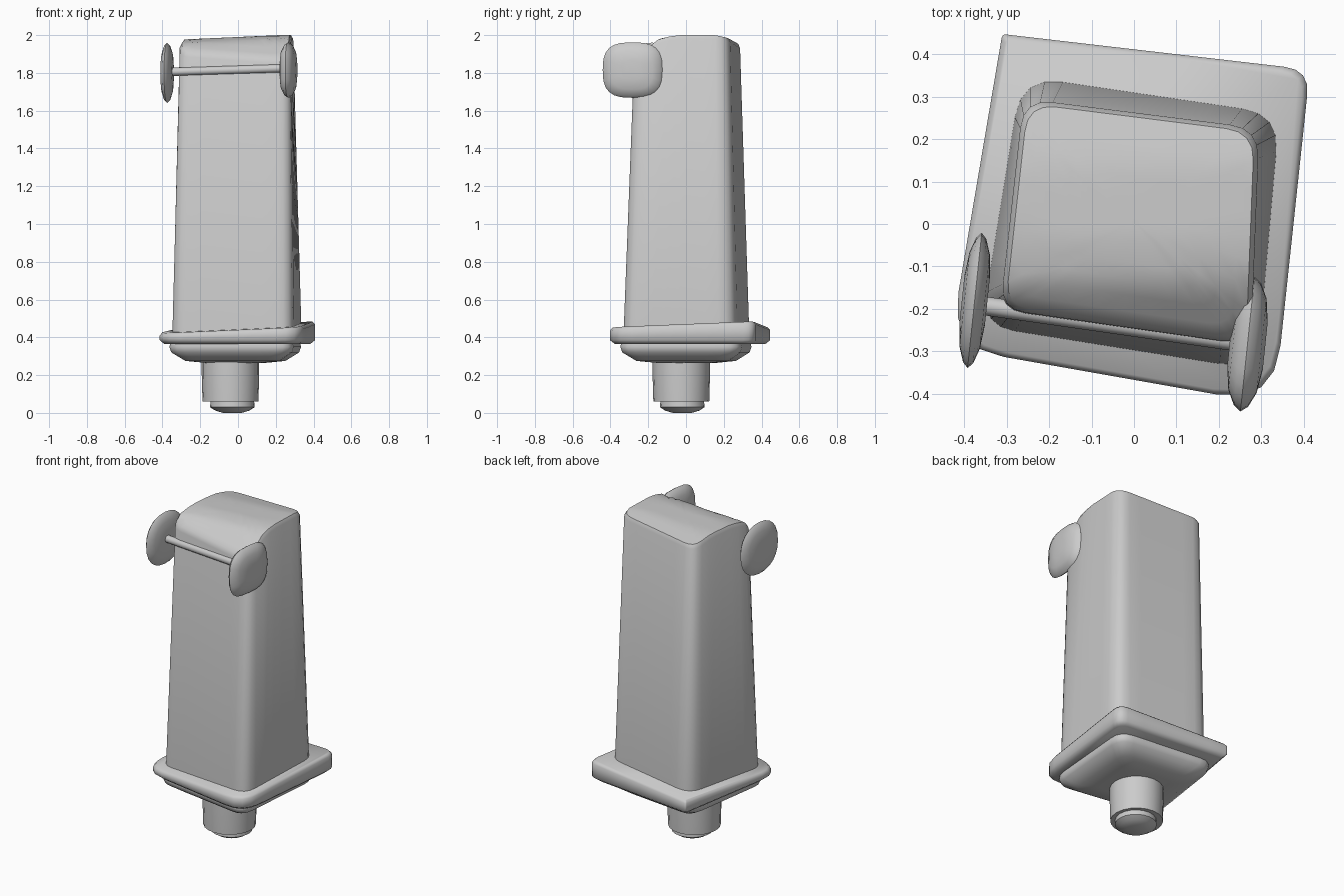
import bpy, bmesh, math
from mathutils import Vector, Matrix

if "Cube" in bpy.data.objects:
    bpy.data.objects.remove(bpy.data.objects["Cube"])


def make(name, rings, mat=None, angle=35):
    """Skin a stack of closed rings and cap both ends."""
    bm = bmesh.new()
    loops = [[bm.verts.new(p) for p in r] for r in rings]
    n = len(loops[0])
    for a, b in zip(loops, loops[1:]):
        for i in range(n):
            j = (i + 1) % n
            bm.faces.new((a[i], a[j], b[j], b[i]))
    bm.faces.new(loops[0][::-1])
    bm.faces.new(loops[-1])
    bmesh.ops.recalc_face_normals(bm, faces=bm.faces)
    me = bpy.data.meshes.new(name)
    bm.to_mesh(me)
    bm.free()
    ob = bpy.data.objects.new(name, me)
    bpy.context.collection.objects.link(ob)
    if mat:
        ob.matrix_world = mat
    bpy.ops.object.select_all(action='DESELECT')
    ob.select_set(True)
    bpy.context.view_layer.objects.active = ob
    bpy.ops.object.shade_smooth_by_angle(angle=math.radians(angle))
    return ob


def quad(corners, radii, height, scale=1.0, segs=4, cuts=6):
    """Rounded four-cornered ring; height is a number or f(x, y)."""
    c = [Vector(p) for p in corners]
    mid = sum(c, Vector((0, 0))) / 4
    flat = []
    for i in range(4):
        p, nxt = c[i], c[(i + 1) % 4]
        a = p + (c[i - 1] - p).normalized() * radii[i]
        b = p + (nxt - p).normalized() * radii[i]
        for k in range(segs + 1):
            t = k / segs
            flat.append(a * (1 - t) ** 2 + p * 2 * t * (1 - t) + b * t * t)
        e = nxt + (p - nxt).normalized() * radii[(i + 1) % 4]
        flat += [b.lerp(e, k / cuts) for k in range(1, cuts)]
    out = []
    for q in flat:
        q = mid + (q - mid) * scale
        out.append((q.x, q.y, height(q.x, q.y) if callable(height) else height))
    return out


def circle(x, y, z, r, n=20):
    return [(x + r * math.cos(math.tau * i / n), y + r * math.sin(math.tau * i / n), z) for i in range(n)]


# Tapered body with a crowned end that slopes away at the front
def crown(x, y):
    z = 1.99 + 0.045 * x
    z -= 0.2 * max(0, y - 0.14) + 0.2 * max(0, -0.04 - y) + 0.6 * max(0, -0.14 - y)
    return min(z, 2.0)


base = [(-0.36, -0.24), (0.29, -0.345), (0.345, 0.26), (-0.265, 0.35)]
end = [(-0.315, -0.20), (0.275, -0.285), (0.295, 0.225), (-0.26, 0.295)]
rad = [0.08, 0.09, 0.09, 0.10]
small = [0.06, 0.07, 0.07, 0.07]
body_rings = [quad(base, rad, 0.40), quad(end, small, lambda x, y: crown(x, y) - 0.02)]
body_rings += [quad(end, small, crown, s) for s in (0.96, 0.85, 0.7, 0.55, 0.4, 0.2, 0.05)]
make("body", body_rings)

# Rim flange, slightly warped
flange = [(-0.435, -0.29), (0.33, -0.425), (0.414, 0.363), (-0.31, 0.447)]
frad = [0.13, 0.14, 0.06, 0.01]


def rim_top(x, y):
    return 0.452 + 0.05 * x + 0.035 * y


make("rim", [quad(flange, frad, 0.365, 0.94),
             quad(flange, frad, 0.385, 1.0),
             quad(flange, frad, lambda x, y: rim_top(x, y) - 0.015, 1.0),
             quad(flange, frad, rim_top, 0.97)], angle=60)

# Shallow lid underneath
lid = [(-0.38, -0.26), (0.29, -0.365), (0.345, 0.29), (-0.29, 0.36)]
lrad = [0.09] * 4
make("lid", [quad(lid, lrad, z, s) for z, s in
             ((0.265, 0.45), (0.275, 0.75), (0.32, 0.96), (0.35, 0.99), (0.375, 0.97))], angle=60)

# Neck and end cap
make("neck", [circle(-0.04, -0.025, z, r) for z, r in ((0.06, 0.148), (0.20, 0.152), (0.29, 0.152))])
make("neck_cap", [circle(-0.03, -0.02, z, r) for z, r in
                  ((0.0, 0.05), (0.012, 0.09), (0.03, 0.118), (0.07, 0.115))], angle=60)


# Lens-shaped wheels
def wheel(name, loc, half_w, ry, rz, power):
    rings = []
    for s, w in ((0.35, -1), (0.7, -0.8), (0.92, -0.4), (1, 0), (0.92, 0.4), (0.7, 0.8), (0.35, 1)):
        ring = []
        for i in range(24):
            a = math.tau * i / 24
            c, d = math.cos(a), math.sin(a)
            ring.append((w * half_w,
                         s * ry * math.copysign(abs(c) ** (2 / power), c),
                         s * rz * math.copysign(abs(d) ** (2 / power), d)))
        rings.append(ring)
    make(name, rings, Matrix.Translation(loc) @ Matrix.Rotation(math.radians(-6), 4, 'Z'), 60)


wheel("wheel_left", (-0.375, -0.18, 1.80), 0.03, 0.16, 0.16, 2.2)
wheel("wheel_right", (0.267, -0.283, 1.815), 0.042, 0.159, 0.147, 2.9)

# Axle
p, q = Vector((-0.37, -0.19, 1.805)), Vector((0.26, -0.28, 1.825))
axle_mat = Matrix.Translation(p) @ (q - p).to_track_quat('Z', 'Y').to_matrix().to_4x4()
make("axle", [circle(0, 0, 0, 0.022, 12), circle(0, 0, (q - p).length, 0.022, 12)], axle_mat)
